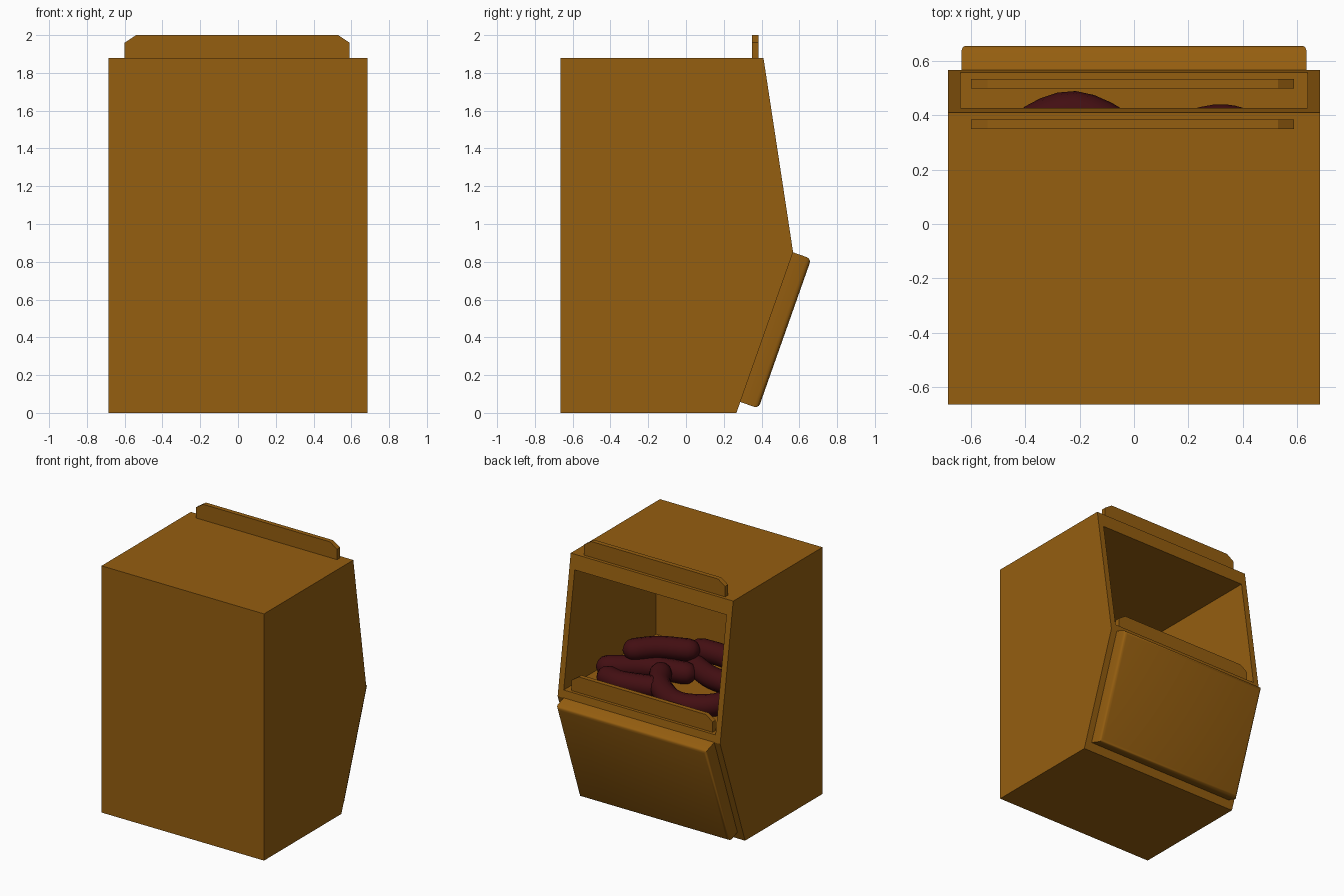
import bpy, bmesh, math
from mathutils import Vector

if "Cube" in bpy.data.objects:
    bpy.data.objects.remove(bpy.data.objects["Cube"])


def material(name, rgb):
    m = bpy.data.materials.new(name)
    m.diffuse_color = (*rgb, 1)
    m.use_nodes = True
    m.node_tree.nodes["Principled BSDF"].inputs["Base Color"].default_value = m.diffuse_color
    return m


WOOD = material("amber_brown", (0.30, 0.112, 0.005))
MEAT = material("dark_red", (0.055, 0.0045, 0.006))


def prism(name, profile, to_3d, a, b, mat):
    """Extrude a closed 2D profile between the depths a and b."""
    bm = bmesh.new()
    lo = [bm.verts.new(to_3d(p, a)) for p in profile]
    hi = [bm.verts.new(to_3d(p, b)) for p in profile]
    n = len(profile)
    bm.faces.new(lo)
    bm.faces.new(hi)
    for i in range(n):
        bm.faces.new((lo[i], lo[(i + 1) % n], hi[(i + 1) % n], hi[i]))
    bmesh.ops.recalc_face_normals(bm, faces=bm.faces)
    me = bpy.data.meshes.new(name)
    bm.to_mesh(me)
    bm.free()
    me.materials.append(mat)
    ob = bpy.data.objects.new(name, me)
    bpy.context.collection.objects.link(ob)
    return ob


def activate(ob):
    bpy.ops.object.select_all(action='DESELECT')
    ob.select_set(True)
    bpy.context.view_layer.objects.active = ob


def side(p, x):
    return (x, p[0], p[1])


def upright(p, y):
    return (p[0], y, p[1])


# Cabinet: angular side profile with a hollow display chamber
cabinet = prism("cabinet", [(-0.665, 0), (-0.665, 1.88), (0.41, 1.88), (0.567, 0.85), (0.267, 0)],
                side, -0.685, 0.685, WOOD)
cutter = prism("chamber_cutter", [(-0.555, 0.905), (-0.555, 1.77), (0.75, 1.77), (0.75, 0.905)],
               side, -0.64, 0.64, WOOD)
cutter.hide_render = True
cut = cabinet.modifiers.new("chamber", 'BOOLEAN')
cut.operation = 'DIFFERENCE'
cut.solver = 'EXACT'
cut.object = cutter
activate(cabinet)
bpy.ops.object.modifier_apply(modifier=cut.name)
bpy.data.objects.remove(cutter)

# Door: thick panel on the lower sloping face, rounded on its outer rim
slope = Vector((0.30, 0.85)).normalized()
normal = Vector((slope.y, -slope.x))
top = Vector((0.567, 0.85))
bottom = top - slope * 0.84
thick = normal * 0.102
door = prism("lower_door", [bottom, top, top + thick, bottom + thick], side, -0.635, 0.635, WOOD)
bm = bmesh.new()
bm.from_mesh(door.data)
outer = max(bm.faces, key=lambda f: f.normal.dot(Vector((0, normal.x, normal.y))))
bmesh.ops.bevel(bm, geom=list(outer.edges), offset=0.025, segments=3, profile=0.5, affect='EDGES')
bm.to_mesh(door.data)
bm.free()
activate(door)
bpy.ops.object.shade_smooth_by_angle(angle=math.radians(35))

# Clipped-corner boards: one on the roof, one at the chamber lip
for name, y, z, h in (("roof_board", 0.35, 1.88, 0.12), ("lip_board", 0.50, 0.90, 0.125)):
    prism(name, [(-0.60, z), (0.59, z), (0.59, z + h - 0.04), (0.53, z + h),
                 (-0.54, z + h), (-0.60, z + h - 0.04)], upright, y, y + 0.035, WOOD)


def sausage(name, pts, r=0.08):
    """Smooth curved tube through the points, with domed ends."""
    pts = [Vector(p) for p in pts]
    pts = [2 * pts[0] - pts[1]] + pts + [2 * pts[-1] - pts[-2]]
    path = []
    for i in range(1, len(pts) - 2):
        p0, p1, p2, p3 = pts[i - 1:i + 3]
        for k in range(5):
            t = k / 5
            path.append(0.5 * (2 * p1 + (p2 - p0) * t + (2 * p0 - 5 * p1 + 4 * p2 - p3) * t * t
                               + (3 * p1 - p0 - 3 * p2 + p3) * t ** 3))
    path.append(pts[-2])
    d0 = (path[0] - path[1]).normalized()
    d1 = (path[-1] - path[-2]).normalized()
    dome = [(0.04, 0.87), (0.065, 0.58), (0.08, 0.12)]
    line = ([(path[0] + d0 * d, s) for d, s in reversed(dome)] + [(p, 1) for p in path]
            + [(path[-1] + d1 * d, s) for d, s in dome])
    cu = bpy.data.curves.new(name, 'CURVE')
    cu.dimensions = '3D'
    cu.bevel_depth = r
    cu.bevel_resolution = 4
    cu.use_fill_caps = True
    sp = cu.splines.new('POLY')
    sp.points.add(len(line) - 1)
    for q, (p, s) in zip(sp.points, line):
        q.co = (*p, 1)
        q.radius = s
    cu.materials.append(MEAT)
    ob = bpy.data.objects.new(name, cu)
    bpy.context.collection.objects.link(ob)
    activate(ob)
    bpy.ops.object.convert(target='MESH')
    bpy.ops.object.shade_smooth_by_angle(angle=math.radians(60))


# Heap of sausages on the chamber floor
sausage("sausage_left", [(0.52, 0.20, 0.98), (0.27, 0.04, 0.98), (0.02, -0.02, 0.98)])
sausage("sausage_lip", [(0.42, 0.34, 0.98), (0.30, 0.36, 0.98), (0.08, 0.30, 0.98)])
sausage("sausage_hook", [(0.13, 0.12, 1.0), (0.02, 0.28, 0.99), (-0.22, 0.41, 0.98),
                         (-0.43, 0.31, 0.98), (-0.50, 0.14, 0.98)])
sausage("sausage_middle", [(0.08, -0.17, 0.99), (-0.18, -0.06, 0.98), (-0.42, -0.06, 0.98)])
sausage("sausage_top", [(0.38, 0.08, 1.1), (0.25, -0.03, 1.11), (0.07, -0.13, 1.1)])
sausage("sausage_back", [(0.04, -0.24, 1.07), (-0.18, -0.25, 1.06), (-0.42, -0.16, 1.04)])
